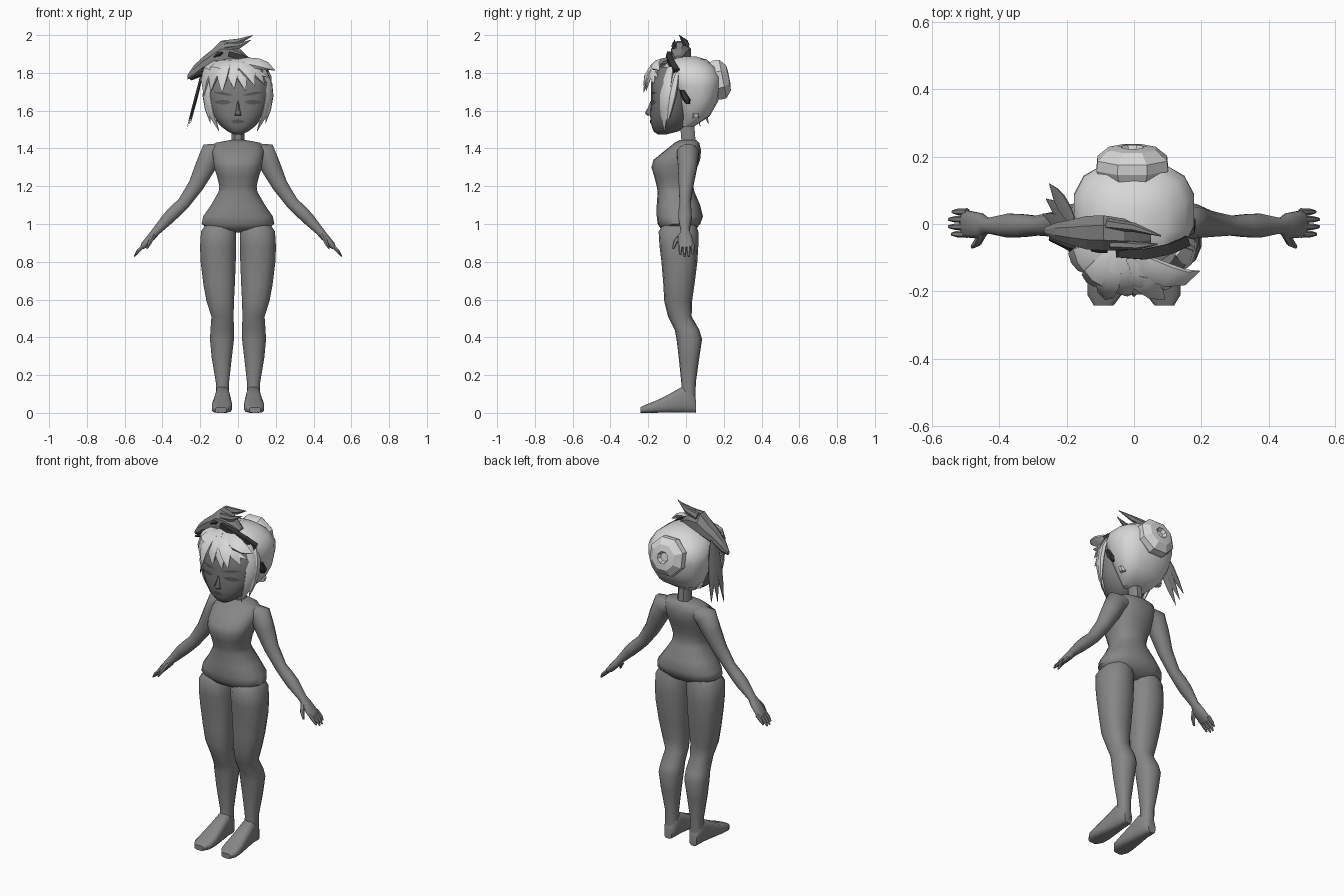
import bpy, bmesh, math
from mathutils import Vector, Matrix

cube = bpy.data.objects.get("Cube")
if cube:
    bpy.data.objects.remove(cube, do_unlink=True)


def material(name, value):
    mat = bpy.data.materials.new(name)
    mat.use_nodes = True
    color = (value, value, value, 1)
    mat.diffuse_color = color
    mat.node_tree.nodes["Principled BSDF"].inputs["Base Color"].default_value = color
    return mat


skin = material("grey skin", .24)
face_skin = material("darker face grey", .2)
hair = material("pale hair", .68)
bone = material("mask grey", .22)
dark = material("dark strap", .04)
feature = material("shadow grey", .1)


def finish(name, bm, mat, smooth=45):
    bmesh.ops.recalc_face_normals(bm, faces=bm.faces)
    mesh = bpy.data.meshes.new(name)
    bm.to_mesh(mesh)
    bm.free()
    mesh.materials.append(mat)
    obj = bpy.data.objects.new(name, mesh)
    bpy.context.collection.objects.link(obj)
    if smooth:
        bpy.ops.object.select_all(action='DESELECT')
        obj.select_set(True)
        bpy.context.view_layer.objects.active = obj
        bpy.ops.object.shade_smooth_by_angle(angle=math.radians(smooth))
    return obj


def loft(name, rings, mat, smooth=45):
    """Skin a list of equal point rings and cap both ends."""
    bm = bmesh.new()
    loops = [[bm.verts.new(p) for p in ring] for ring in rings]
    n = len(loops[0])
    for low, high in zip(loops, loops[1:]):
        for i in range(n):
            j = (i + 1) % n
            bm.faces.new((low[i], low[j], high[j], high[i]))
    bm.faces.new(loops[0])
    bm.faces.new(loops[-1])
    return finish(name, bm, mat, smooth)


def oval(a0, a1, b0, b1, n=14, power=.85):
    """Rounded cross-section filling a rectangle."""
    points = []
    for i in range(n):
        t = math.tau * (i + .5) / n
        c, s = math.cos(t), math.sin(t)
        u = math.copysign(abs(c) ** power, c)
        v = math.copysign(abs(s) ** power, s)
        points.append(((a0 + a1) / 2 + u * (a1 - a0) / 2,
                       (b0 + b1) / 2 + v * (b1 - b0) / 2))
    return points


def stack(sections, side=1, n=14, power=.85):
    """Horizontal rings from x0, x1, y0, y1, z."""
    return [[(side * x, y, z) for x, y in oval(x0, x1, y0, y1, n, power)]
            for x0, x1, y0, y1, z in sections]


def column(sections, n=14, power=.85):
    """Centred horizontal rings from half width, y0, y1, z."""
    return stack([(-w, w, y0, y1, z) for w, y0, y1, z in sections], 1, n, power)


def tube(path, n=10, side=1):
    """Rings across a path of x, y, z, in-plane radius, depth radius."""
    centres = [Vector(p[:3]) for p in path]
    rings = []
    for i, (c, p) in enumerate(zip(centres, path)):
        tangent = centres[min(i + 1, len(path) - 1)] - centres[max(i - 1, 0)]
        across = tangent.cross(Vector((0, 1, 0))).normalized()
        deep = across.cross(tangent).normalized()
        ring = [c + across * u + deep * v for u, v in oval(-p[3], p[3], -p[4], p[4], n, 1)]
        rings.append([(side * q.x, q.y, q.z) for q in ring])
    return rings


def lock(name, start, bend, end, width, mat=hair, thick=.018):
    """Pointed, flattened strand curving from start to end round the head."""
    a, b, c = Vector(start), Vector(bend), Vector(end)
    rings = []
    for t, size in ((0, .5), (.25, .9), (.5, 1), (.75, .7), (1, .04)):
        p = a * (1 - t) ** 2 + b * 2 * t * (1 - t) + c * t * t
        tangent = ((b - a) * (1 - t) + (c - b) * t).normalized()
        across = tangent.cross(p - Vector((0, 0, 1.68))).normalized()
        out = across.cross(tangent)
        rings.append([p + across * u * size + out * v * size
                      for u, v in oval(-width, width, -thick, thick, 6, 1)])
    return loft(name, rings, mat, 35)


# Torso and neck
loft("torso", column([
    (.07, -.08, .01, .955), (.15, -.13, .05, .97), (.195, -.15, .075, 1.0),
    (.187, -.155, .09, 1.04), (.145, -.155, .075, 1.1), (.104, -.15, .045, 1.17),
    (.1, -.155, .037, 1.2), (.112, -.168, .045, 1.25), (.128, -.183, .06, 1.3),
    (.132, -.172, .075, 1.34), (.14, -.11, .08, 1.39), (.12, -.06, .07, 1.43),
    (.04, -.03, .055, 1.445)], 18), skin, 60)
loft("neck", column([(.038, -.025, .055, 1.42), (.035, -.035, .045, 1.54)], 8), skin)

for side, label in ((1, "left"), (-1, "right")):
    # Leg
    loft(label + "_leg", stack([
        (.03, .15, -.1, .04, 1.03), (.008, .198, -.145, .065, .96),
        (.008, .203, -.14, .065, .88), (.01, .2, -.13, .06, .8),
        (.015, .185, -.12, .045, .68), (.02, .168, -.115, .032, .59),
        (.022, .142, -.095, .03, .51), (.02, .147, -.06, .07, .44),
        (.02, .15, -.05, .085, .39), (.032, .14, -.038, .07, .29),
        (.047, .118, -.025, .052, .16), (.045, .118, -.025, .05, .06)], side), skin, 60)
    # Foot, running from heel to toe
    loft(label + "_foot", [[(side * x, y, z) for x, z in oval(x0, x1, 0, top, 12, .6)]
         for x0, x1, top, y in (
            (.058, .108, .07, .052), (.045, .118, .13, .03), (.043, .12, .14, -.02),
            (.036, .13, .1, -.09), (.03, .14, .065, -.16), (.035, .14, .045, -.21),
            (.06, .12, .03, -.242))], skin)
    # Arm
    loft(label + "_arm", tube([
        (.08, .01, 1.39, .04, .05), (.14, .01, 1.375, .065, .06),
        (.175, .008, 1.3, .055, .052), (.222, 0, 1.205, .043, .04),
        (.288, -.005, 1.11, .035, .03), (.33, -.005, 1.07, .036, .035),
        (.37, -.005, 1.03, .034, .037), (.435, -.005, .96, .023, .023),
        (.455, -.005, .935, .022, .038), (.5, 0, .885, .018, .042),
        (.51, 0, .873, .009, .038)], 12, side), skin, 60)
    # Fingers and thumb
    for i, reach in enumerate((.85, 1, 1, .8)):
        y = -.03 + .022 * i
        loft(f"{label}_finger_{i + 1}", tube([
            (.495, y, .89, .011, .011), (.495 + .035 * reach, y, .89 - .035 * reach, .011, .01),
            (.495 + .055 * reach, y, .89 - .062 * reach, .004, .005)], 6, side), skin)
    loft(label + "_thumb", tube([
        (.45, -.025, .94, .014, .016), (.465, -.055, .905, .012, .013),
        (.482, -.068, .87, .004, .006)], 6, side), skin)
    # Ear piece and the small stud behind the jaw
    loft(label + "_ear", stack([
        (.14, .172, .0, .02, 1.635), (.14, .185, -.02, .025, 1.66),
        (.14, .182, -.035, -.01, 1.71)], side, 6), dark, 0)
    loft(label + "_ear_stud", stack([
        (.1, .14, .035, .07, 1.56), (.1, .15, .035, .07, 1.585)], side, 6), hair, 0)

# Head: face mass and hair cap
face = loft("face", column([
    (.025, -.15, -.1, 1.475), (.055, -.172, -.04, 1.49), (.095, -.183, .0, 1.52),
    (.135, -.19, .02, 1.57), (.155, -.187, .02, 1.62), (.165, -.185, .02, 1.68),
    (.165, -.185, .02, 1.75), (.13, -.15, .02, 1.83)], 18, .9), face_skin, 60)
loft("nose", column([
    (.02, -.205, -.16, 1.575), (.016, -.217, -.16, 1.587),
    (.009, -.2, -.16, 1.62), (.005, -.188, -.16, 1.65)], 6), face_skin, 60)
loft("hair_cap", column([
    (.07, -.03, .04, 1.515), (.13, -.035, .125, 1.57), (.165, -.06, .17, 1.65),
    (.182, -.09, .187, 1.73), (.182, -.11, .188, 1.78), (.155, -.12, .16, 1.83),
    (.1, -.09, .11, 1.87), (.03, -.03, .05, 1.888)], 14, .8), hair, 40)


# Eyes, brows and lips as thin plates wrapped onto the face
def face_plate(name, x, z, w, h, tilt=0):
    bm = bmesh.new()
    bmesh.ops.create_grid(bm, x_segments=8, y_segments=2, size=1)
    for v in bm.verts:
        u, t = v.co.x, v.co.y
        v.co = (x + u * w, -.4, z + t * h * (1.05 - u * u) + tilt * u)
    obj = finish(name, bm, feature)
    wrap = obj.modifiers.new("wrap", 'SHRINKWRAP')
    wrap.target = face
    wrap.wrap_method = 'PROJECT'
    wrap.use_project_x = wrap.use_project_z = False
    wrap.use_project_y = True
    wrap.use_positive_direction = True
    wrap.wrap_mode = 'ABOVE_SURFACE'
    wrap.offset = .004


for side, label in ((1, "left"), (-1, "right")):
    face_plate(label + "_eye", side * .078, 1.645, .045, .012)
    face_plate(label + "_brow", side * .078, 1.69, .05, .007, side * .008)
face_plate("lips", 0, 1.543, .036, .011)

# Fringe strands fanning out from the parting
tips = ((-.145, -.15, 1.7), (-.085, -.225, 1.695), (-.02, -.215, 1.715),
        (.04, -.21, 1.705), (.09, -.225, 1.73), (.14, -.17, 1.74), (.195, -.14, 1.815))
for i, (x, y, z) in enumerate(tips):
    lock(f"fringe_{i + 1}", (-.05 + .06 * x, -.075, 1.865), (x * .75 - .02, -.2, 1.86),
         (x, y, z), .042)
lock("fringe_sweep", (-.12, -.1, 1.83), (.02, -.22, 1.86), (.165, -.15, 1.775), .035)
lock("fringe_side", (-.06, -.07, 1.86), (-.19, -.13, 1.86), (-.18, -.1, 1.68), .05)
# Long strands framing the face
for side, label in ((1, "left"), (-1, "right")):
    lock(label + "_side_lock", (side * .13, -.08, 1.83), (side * .2, -.12, 1.68),
         (side * .1, -.115, 1.49), .035)
    lock(label + "_rear_lock", (side * .15, -.05, 1.8), (side * .19, -.08, 1.7),
         (side * .145, -.1, 1.53), .03)

# Eight-sided bun with a dimple
place = Matrix.Translation((-.005, .18, 1.765)) @ Matrix.Rotation(math.radians(-79), 4, 'X')
loft("hair_bun", [[place @ Vector((x, y, d)) for x, y in oval(-r, r, -r, r, 8, 1)]
     for r, d in ((.1, -.05), (.115, -.015), (.112, .015), (.075, .045),
                  (.035, .05), (.025, .03))], hair, 20)

# Beaked mask, from beak tip to the back of its crown
loft("mask", [[(x, y, z) for y, z in oval(y0, y1, z0, z1, 8, 1)]
     for x, y0, y1, z0, z1 in (
        (-.267, -.03, -.01, 1.765, 1.79), (-.235, -.05, .005, 1.77, 1.84),
        (-.19, -.065, .015, 1.8, 1.885), (-.14, -.08, .028, 1.82, 1.925),
        (-.09, -.083, .03, 1.82, 1.975), (-.03, -.082, .02, 1.83, 1.965),
        (.01, -.075, .0, 1.86, 1.93), (.05, -.06, -.02, 1.87, 1.89))], bone, 0)
for label, path in (
        ("rear", [(-.08, 0, 1.95, .025, .018), (.0, -.01, 1.965, .018, .014), (.08, -.035, 1.999, .001, .002)]),
        ("front", [(-.07, -.06, 1.935, .025, .015), (.01, -.065, 1.945, .016, .012), (.07, -.06, 1.975, .001, .002)])):
    loft(label + "_mask_horn", tube(path, 6), bone, 0)
loft("mask_eye", tube([(-.125, -.062, 1.885, .008, .02), (-.1, -.067, 1.9, .015, .02),
                       (-.08, -.066, 1.908, .006, .02)], 6), dark, 0)
loft("mask_jaw", tube([(-.25, -.04, 1.765, .006, .01), (-.19, -.06, 1.795, .014, .02),
                       (-.1, -.08, 1.825, .012, .015)], 6), dark, 0)

# Strap across the brow
loft("strap", tube([(-.05, -.085, 1.9, .02, .02), (.03, -.09, 1.88, .02, .022),
                    (.1, -.075, 1.85, .02, .022), (.155, -.05, 1.81, .02, .022)], 4), dark, 0)

# Hanging feathers
for i in range(3):
    lock(f"feather_{i + 1}", (-.18, -.02 + .015 * i, 1.84), (-.215, .0 + .03 * i, 1.7),
         (-.272 + .01 * i, .03 + .045 * i, 1.505 + .012 * i), .028, bone, .006)
